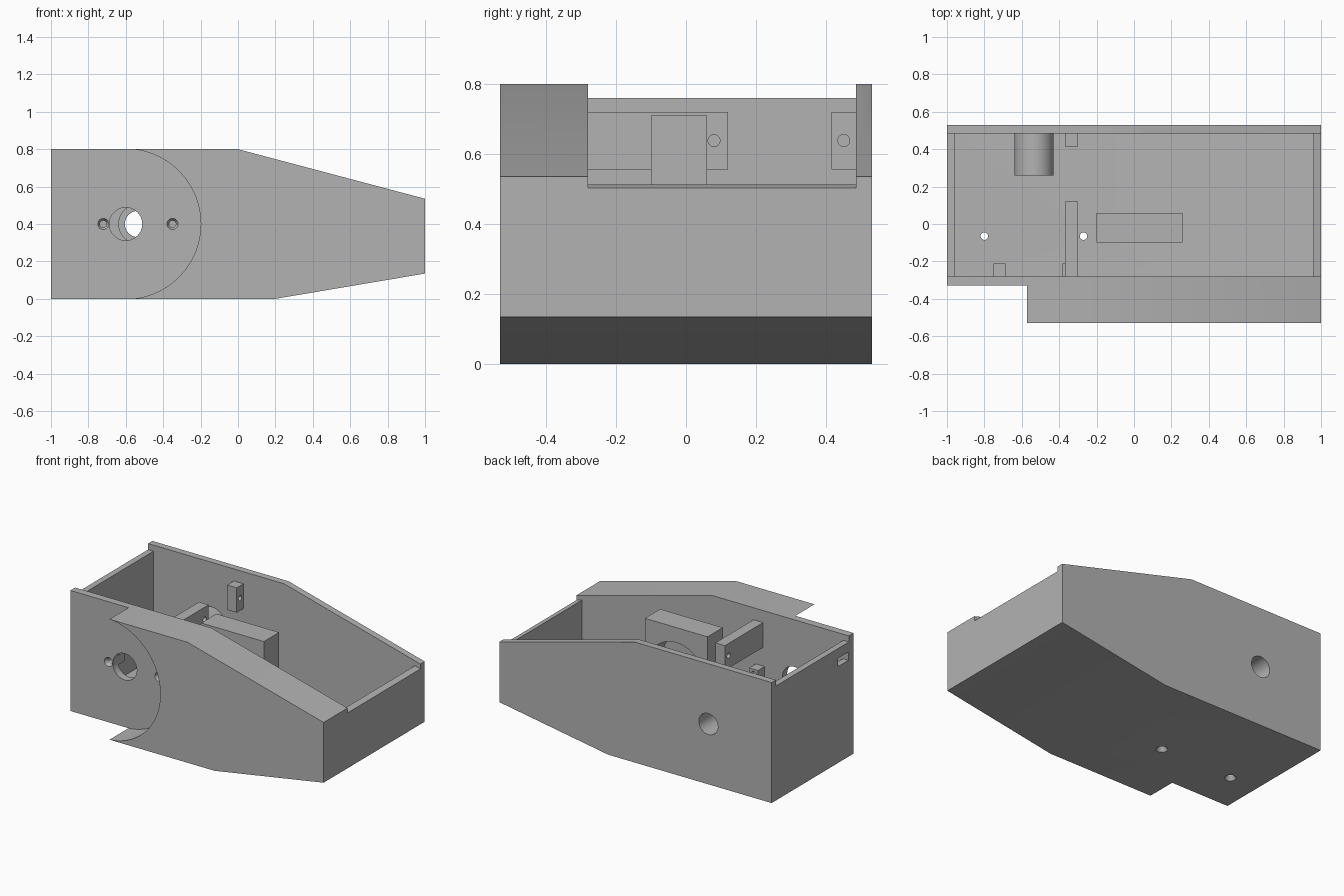
import bpy, bmesh, math
from mathutils import Matrix, Vector

if "Cube" in bpy.data.objects:
    bpy.data.objects.remove(bpy.data.objects["Cube"])

grey = bpy.data.materials.new("plain grey")
grey.use_nodes = True
colour = (0.45, 0.45, 0.45, 1)
grey.diffuse_color = colour
grey.node_tree.nodes["Principled BSDF"].inputs["Base Color"].default_value = colour


def finish(name, bm):
    bmesh.ops.recalc_face_normals(bm, faces=bm.faces)
    mesh = bpy.data.meshes.new(name)
    bm.to_mesh(mesh)
    bm.free()
    mesh.materials.append(grey)
    obj = bpy.data.objects.new(name, mesh)
    bpy.context.collection.objects.link(obj)
    return obj


def prism(name, outline, y0, y1):
    """Extrude an x-z outline along y."""
    bm = bmesh.new()
    face = bm.faces.new([bm.verts.new((x, y0, z)) for x, z in outline])
    new = bmesh.ops.extrude_face_region(bm, geom=[face])["geom"]
    verts = [v for v in new if isinstance(v, bmesh.types.BMVert)]
    bmesh.ops.translate(bm, verts=verts, vec=(0, y1 - y0, 0))
    return finish(name, bm)


def box(name, x, y, z):
    return prism(name, [(x[0], z[0]), (x[1], z[0]), (x[1], z[1]), (x[0], z[1])], *y)


def rod(name, start, end, r1, r2=None, sides=48):
    """Cylinder or cone between two points."""
    a, b = Vector(start), Vector(end)
    bm = bmesh.new()
    turn = (b - a).to_track_quat("Z", "Y").to_matrix().to_4x4()
    bmesh.ops.create_cone(bm, cap_ends=True, segments=sides, radius1=r1,
                          radius2=r1 if r2 is None else r2, depth=(b - a).length,
                          matrix=Matrix.Translation((a + b) / 2) @ turn)
    return finish(name, bm)


def cut(target, cutter):
    mod = target.modifiers.new("cut", "BOOLEAN")
    mod.operation, mod.solver, mod.object = "DIFFERENCE", "EXACT", cutter
    bpy.context.view_layer.objects.active = target
    bpy.ops.object.modifier_apply(modifier=mod.name)
    bpy.data.objects.remove(cutter)


FRONT, BACK = -0.53, 0.53
IN_FRONT, IN_BACK = -0.28, 0.485

# Tapered housing, hollowed from above
housing = prism("housing", [(-1, 0), (0.2, 0), (1, 0.135), (1, 0.535), (0, 0.8), (-1, 0.8)],
                FRONT, BACK)
cut(housing, prism("cavity", [(-0.96, 0.05), (0.2, 0.05), (0.96, 0.18), (0.96, 1), (-0.96, 1)],
                   IN_FRONT, IN_BACK))
# Lower end walls where a lid would sit
cut(housing, prism("lid_seat", [(-1.1, 0.76), (0, 0.76), (1.1, 0.477), (1.1, 1), (-1.1, 1)],
                   IN_FRONT, IN_BACK))

# Rounded recess in the front face
arc = [(-0.6 + 0.401 * math.cos(t), 0.4 + 0.401 * math.sin(t))
       for t in (math.radians(-90 + 180 * i / 48) for i in range(49))]
cut(housing, prism("recess", [(-1.1, -0.1), (-0.6, -0.1)] + arc + [(-0.6, 0.9), (-1.1, 0.9)],
                   -0.6, -0.33))

# Shaft hole in the front and slot in the left-hand end wall
cut(housing, rod("shaft_hole", (-0.6, -0.4, 0.4), (-0.6, -0.2, 0.4), 0.088))
cut(housing, box("cable_slot", (-1.1, -0.9), (-0.275, -0.165), (0.64, 0.695)))

# Screw bosses behind the front wall, with countersunk holes
for side, x in (("left", -0.35), ("right", -0.72)):
    boss = box("screw_boss_" + side, (x - 0.032, x + 0.032), (IN_FRONT - 0.01, -0.21),
               (0.368, 0.432))
    for part in (housing, boss):
        cut(part, rod("screw_hole", (x, -0.4, 0.4), (x, -0.15, 0.4), 0.018, sides=24))
    cut(housing, rod("countersink", (x, -0.34, 0.4), (x, -0.31, 0.4), 0.036, 0.018, 24))

# Countersunk screw holes in the floor
for x in (-0.8, -0.27):
    cut(housing, rod("floor_hole", (x, -0.065, -0.1), (x, -0.065, 0.1), 0.02, sides=24))
    cut(housing, rod("floor_countersink", (x, -0.065, -0.01), (x, -0.065, 0.025),
                     0.042, 0.02, 24))

# Bearing tube on the back wall, bored right through
tube = rod("bearing_tube", (-0.535, 0.26, 0.4), (-0.535, IN_BACK + 0.01, 0.4), 0.105)
for part in (housing, tube):
    cut(part, rod("bore", (-0.535, 0.2, 0.4), (-0.535, 0.6, 0.4), 0.07))

# Motor mount with a round opening
mount = box("motor_mount", (-0.2, 0.26), (-0.1, 0.06), (0.04, 0.71))
cut(mount, rod("motor_opening", (0.03, -0.2, 0.4), (0.03, 0.2, 0.4), 0.21))

# Drilled brackets reaching in from the front and back walls
for name, y0, y1, hole in (("front_bracket", IN_FRONT - 0.01, 0.12, 0.08),
                           ("back_bracket", 0.415, IN_BACK + 0.01, 0.45)):
    bracket = box(name, (-0.37, -0.3), (y0, y1), (0.555, 0.72))
    cut(bracket, rod("pin_hole", (-0.5, hole, 0.638), (-0.2, hole, 0.638), 0.017, sides=24))

# Smooth the round surfaces, keep the edges sharp
for obj in bpy.context.scene.objects:
    obj.select_set(obj.type == "MESH")
bpy.context.view_layer.objects.active = housing
bpy.ops.object.shade_smooth_by_angle(angle=math.radians(30))
